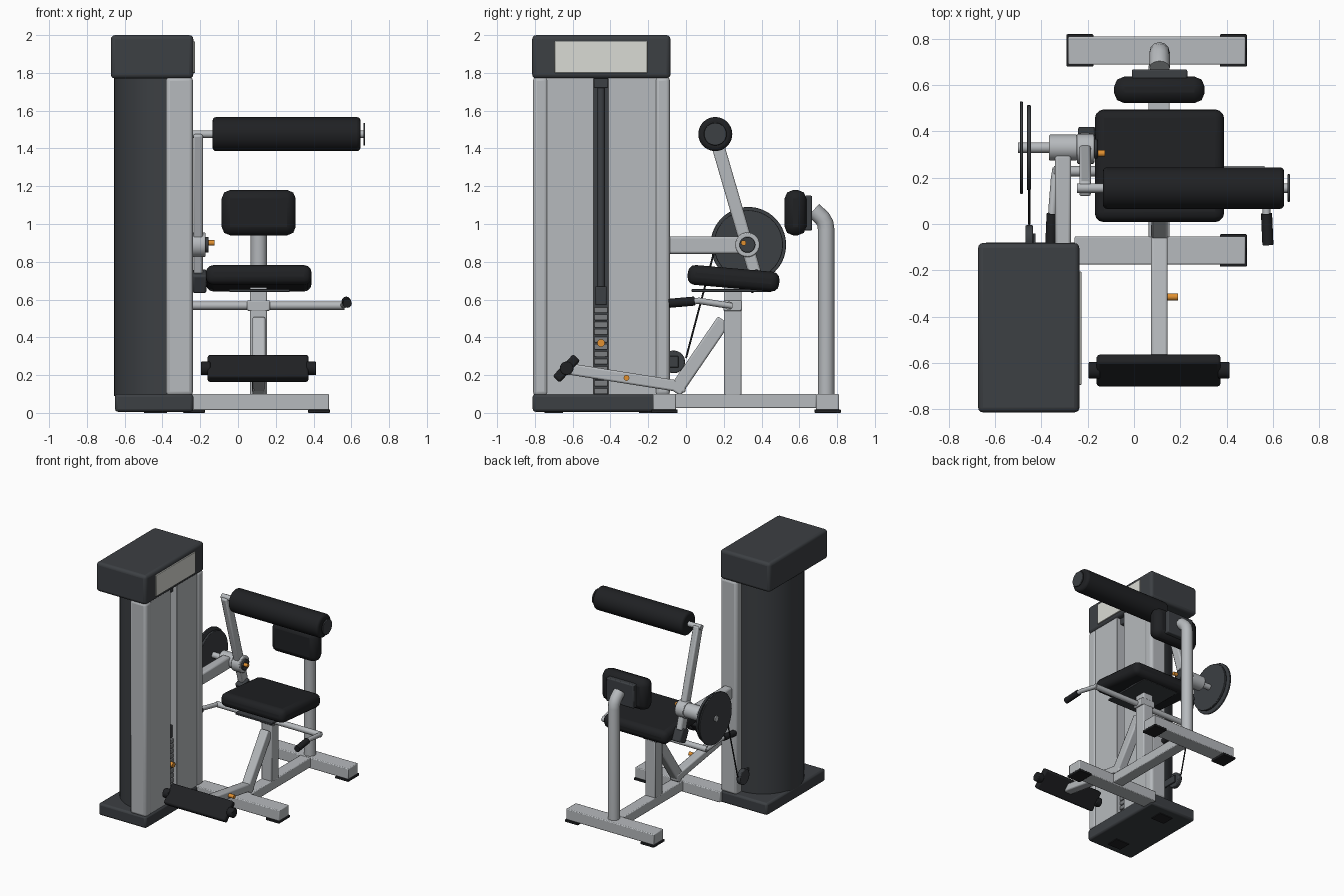
import bpy, math

if "Cube" in bpy.data.objects:
    bpy.data.objects.remove(bpy.data.objects["Cube"])


def mat(name, c):
    m = bpy.data.materials.new(name)
    m.diffuse_color = (*c, 1)
    m.use_nodes = True
    m.node_tree.nodes["Principled BSDF"].inputs["Base Color"].default_value = m.diffuse_color
    return m


STEEL = mat("steel", (0.47, 0.49, 0.51))
DARK = mat("charcoal", (0.045, 0.05, 0.056))
BLACK = mat("black_pad", (0.014, 0.015, 0.017))
GREY = mat("stack_grey", (0.2, 0.21, 0.22))
ORANGE = mat("orange", (0.75, 0.28, 0.03))
CREAM = mat("cream", (0.70, 0.71, 0.66))


def finish(o, name, m, bevel=0, seg=2):
    o.name = name
    o.data.materials.append(m)
    if bevel:
        b = o.modifiers.new("bevel", 'BEVEL')
        b.width, b.segments, b.limit_method = bevel, seg, 'ANGLE'
    return o


def box(name, x, y, z, m, bevel=0.006, seg=2, tilt=0):
    """Box from (min, max) ranges, tilted about x in degrees."""
    bpy.ops.mesh.primitive_cube_add(size=1)
    o = bpy.context.object
    for v in o.data.vertices:
        v.co = [v.co[i] * (r[1] - r[0]) for i, r in enumerate((x, y, z))]
    o.location = [(r[0] + r[1]) / 2 for r in (x, y, z)]
    o.rotation_euler.x = math.radians(tilt)
    return finish(o, name, m, bevel, seg)


def rod(name, x0, x1, y, z, r, m, bevel=0, seg=2, sides=32):
    """Cylinder along x."""
    bpy.ops.mesh.primitive_cylinder_add(vertices=sides, radius=r, depth=x1 - x0,
                                        location=((x0 + x1) / 2, y, z), rotation=(0, math.pi / 2, 0))
    return finish(bpy.context.object, name, m, bevel, seg)


def bar(name, x, a, b, w, m):
    """Rectangular bar in a yz plane between a and b."""
    (ya, za), (yb, zb) = a, b
    h, cy, cz = math.hypot(yb - ya, zb - za) / 2, (ya + yb) / 2, (za + zb) / 2
    return box(name, x, (cy - h, cy + h), (cz - w / 2, cz + w / 2), m, 0.01, 2,
               math.degrees(math.atan2(zb - za, yb - ya)))


def tube(name, pts, r, m):
    """Round tube along a point path."""
    c = bpy.data.curves.new(name, 'CURVE')
    c.dimensions = '3D'
    c.bevel_depth, c.bevel_resolution, c.use_fill_caps = r, 4, True
    s = c.splines.new('POLY')
    s.points.add(len(pts) - 1)
    for p, q in zip(s.points, pts):
        p.co = (*q, 1)
    o = bpy.data.objects.new(name, c)
    bpy.context.collection.objects.link(o)
    bpy.ops.object.select_all(action='DESELECT')
    o.select_set(True)
    bpy.context.view_layer.objects.active = o
    bpy.ops.object.convert(target='MESH')
    return finish(bpy.context.object, name, m)


# weight tower: base, head, display plate
box("tower_base", (-0.655, -0.24), (-0.812, -0.08), (0.006, 0.1), DARK, 0.015)
box("tower_head", (-0.677, -0.24), (-0.814, -0.082), (1.77, 2.0), DARK, 0.022, 3)
box("display_plate", (-0.26, -0.231), (-0.695, -0.205), (1.80, 1.967), CREAM, 0.003)
for y in (-0.70, -0.2):
    box("tower_foot", (-0.5, -0.38), (y - 0.05, y + 0.05), (0, 0.012), BLACK, 0)

# curved rear shroud
N = 24
prof = [(-0.38 - 0.28 * math.sin(math.pi * i / N), -0.445 - 0.29 * math.cos(math.pi * i / N)) for i in range(N + 1)]
n = N + 1
me = bpy.data.meshes.new("shroud")
me.from_pydata([(x, y, z) for z in (0.09, 1.78) for x, y in prof], [],
               [(i, (i + 1) % n, n + (i + 1) % n, n + i) for i in range(n)]
               + [tuple(reversed(range(n))), tuple(range(n, 2 * n))])
o = bpy.data.objects.new("shroud", me)
bpy.context.collection.objects.link(o)
finish(o, "shroud", DARK)

# tower face: corner columns, panels beside the slot
for y0 in (-0.81, -0.165):
    box("corner_column", (-0.385, -0.242), (y0, y0 + 0.08), (0.09, 1.78), STEEL, 0.022, 3)
for y0, y1 in ((-0.74, -0.488), (-0.412, -0.155)):
    box("front_panel", (-0.383, -0.25), (y0, y1), (0.09, 1.78), STEEL, 0.004)

# weight stack in the slot
for i in range(12):
    z = 0.1 + i * 0.039
    box("weight_plate", (-0.375, -0.275), (-0.486, -0.414), (z, z + 0.032), GREY, 0.004)
box("stack_head", (-0.375, -0.28), (-0.48, -0.42), (0.57, 0.67), DARK)
box("slot_top", (-0.375, -0.28), (-0.488, -0.412), (1.72, 1.78), DARK)
tube("guide_rod", [(-0.33, -0.45, 0.6), (-0.33, -0.45, 1.78)], 0.022, DARK)
rod("weight_pin", -0.3, -0.25, -0.45, 0.37, 0.02, ORANGE)

# floor frame
box("front_foot", (-0.26, 0.478), (-0.175, -0.053), (0.015, 0.1), STEEL)
box("rear_foot", (-0.288, 0.478), (0.688, 0.81), (0.015, 0.1), STEEL)
box("centre_beam", (0.06, 0.15), (-0.06, 0.69), (0.025, 0.1), STEEL)
for x, y in ((0.426, -0.114), (-0.237, 0.75), (0.426, 0.75)):
    box("rubber_foot", (x - 0.058, x + 0.058), (y - 0.07, y + 0.07), (0, 0.018), BLACK, 0.004)

# seat
box("seat_post", (0.06, 0.15), (0.2, 0.295), (0.09, 0.68), STEEL, 0.008)
bar("seat_brace", (0.072, 0.142), (-0.06, 0.11), (0.2, 0.49), 0.075, STEEL)
box("seat_plate", (-0.05, 0.27), (0.03, 0.45), (0.64, 0.655), DARK, 0.003)
box("seat", (-0.173, 0.386), (0.008, 0.495), (0.66, 0.765), BLACK, 0.04, 3, -5)

# back pad and its bent post
tube("back_post", [(0.107, 0.742, 0.09), (0.107, 0.742, 0.97), (0.107, 0.737, 1.005),
                   (0.107, 0.72, 1.033), (0.107, 0.675, 1.073)], 0.044, STEEL)
box("back_pad_plate", (-0.013, 0.227), (0.625, 0.668), (0.965, 1.15), DARK, 0.008)
box("back_pad", (-0.09, 0.302), (0.522, 0.637), (0.94, 1.18), BLACK, 0.045, 2)

# foot rest
bar("foot_arm", (0.07, 0.142), (-0.635, 0.235), (0.0, 0.135), 0.06, STEEL)
rod("foot_arm_pin", 0.13, 0.187, -0.315, 0.185, 0.015, ORANGE)
box("foot_plate", (-0.165, 0.37), (-0.713, -0.553), (0.21, 0.261), BLACK, 0.012, 2, 47)
for x in (-0.2, 0.36):
    rod("foot_plate_end", x, x + 0.05, -0.632, 0.236, 0.036, BLACK, 0.006)

# handles, mirrored about the seat centre
C = 0.106
tube("handle_crossbar", [(C - 0.455, 0.228, 0.568), (C + 0.455, 0.228, 0.568)], 0.022, STEEL)
box("crossbar_clamp", (0.045, 0.165), (0.198, 0.297), (0.54, 0.595), STEEL)
for s, side in ((1, "right"), (-1, "left")):
    tube(side + "_handle", [(C + s * 0.445, 0.24, 0.567), (C + s * 0.452, 0.195, 0.573), (C + s * 0.462, 0.07, 0.593),
                            (C + s * 0.464, 0.03, 0.591)], 0.017, STEEL)
    tube(side + "_grip", [(C + s * 0.463, 0.045, 0.592), (C + s * 0.469, -0.09, 0.58)], 0.024, BLACK)

# pivot support, hub and cam discs
box("pivot_support", (-0.345, -0.275), (-0.1, 0.3), (0.842, 0.935), STEEL, 0.012)
rod("pivot_sleeve", -0.37, -0.25, 0.33, 0.89, 0.056, STEEL, 0.004)
rod("pivot_shaft", -0.505, -0.2, 0.33, 0.89, 0.023, STEEL)
rod("pivot_hub", -0.25, -0.175, 0.325, 0.89, 0.065, STEEL, 0.006)
rod("pivot_cap", -0.19, -0.16, 0.325, 0.89, 0.042, DARK, 0.004)
rod("pivot_pin", -0.17, -0.128, 0.305, 0.9, 0.014, ORANGE)
rod("cam_disc_outer", -0.496, -0.484, 0.33, 0.89, 0.2, DARK, 0.003, sides=64)
rod("cam_disc_inner", -0.466, -0.449, 0.33, 0.89, 0.183, DARK, 0.003, sides=64)
tube("cable", [(-0.456, 0.15, 0.86), (-0.456, 0.135, 0.8), (-0.456, 0.0, 0.29)], 0.005, BLACK)
rod("low_pulley", -0.473, -0.439, -0.065, 0.27, 0.06, DARK, 0.006)
box("pulley_bracket", (-0.44, -0.428), (-0.2, -0.04), (0.24, 0.3), DARK, 0.003)

# swinging arm and chest roller
bar("swing_arm", (-0.24, -0.19), (0.15, 1.48), (0.365, 0.74), 0.068, STEEL)
bar("arm_stop_block", (-0.245, -0.17), (0.34, 0.745), (0.385, 0.65), 0.085, DARK)
rod("roller_shaft", -0.25, 0.66, 0.155, 1.476, 0.02, STEEL)
rod("roller_pad", -0.138, 0.645, 0.155, 1.476, 0.09, BLACK, 0.018, 3, 40)
rod("roller_end_disc", 0.66, 0.67, 0.155, 1.476, 0.06, DARK, 0.003)

# centre sideways, then shade
for o in bpy.data.objects:
    o.location.x += 0.0035
bpy.ops.object.select_all(action='SELECT')
bpy.context.view_layer.objects.active = bpy.data.objects["seat"]
bpy.ops.object.shade_smooth_by_angle(angle=math.radians(32))
